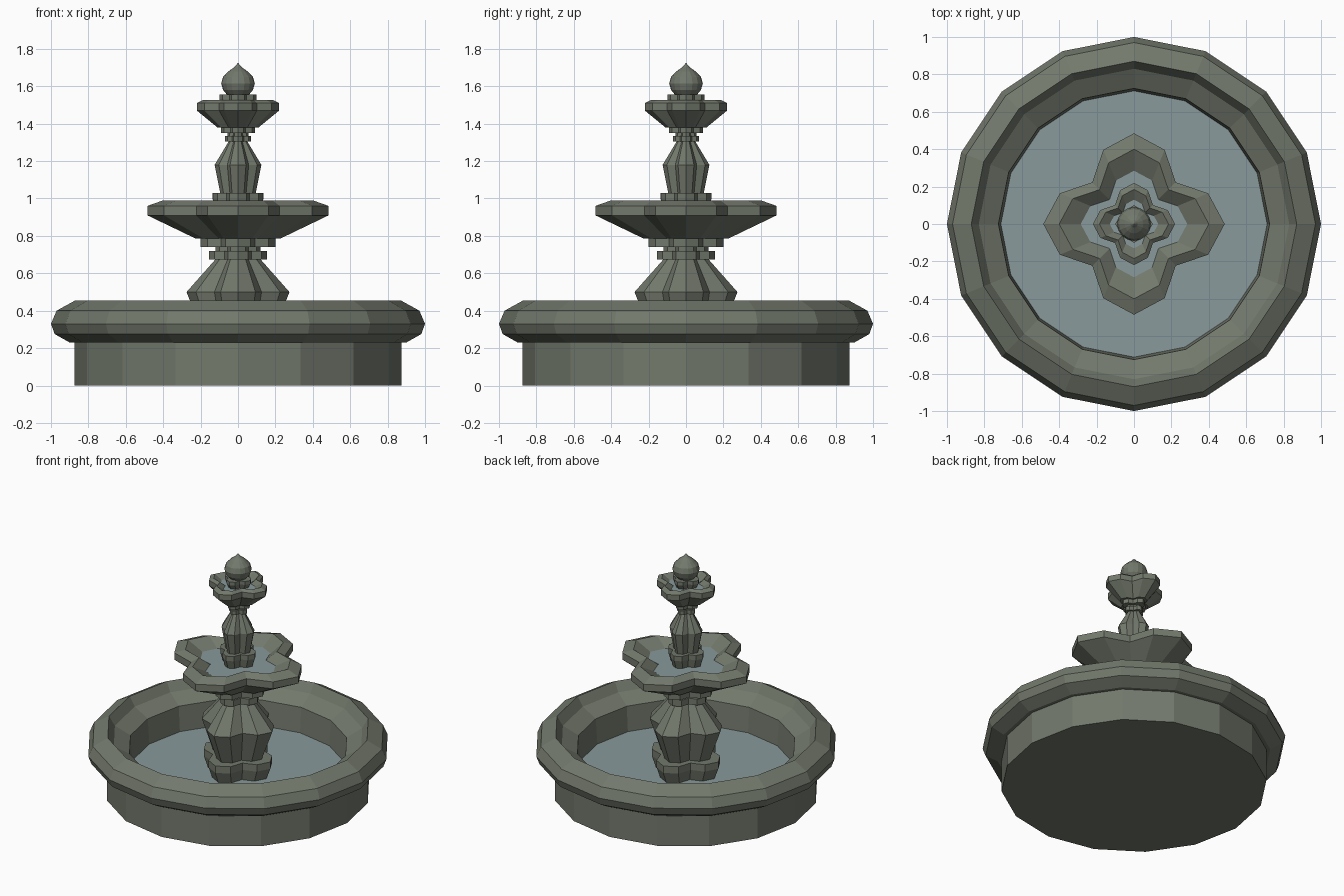
import bpy, bmesh
from math import sin, cos, pi

if "Cube" in bpy.data.objects:
    bpy.data.objects.remove(bpy.data.objects["Cube"])

SIDES = 16
ROUND = (1, 1, 1, 1)
LOBED = (1, 0.885, 0.65, 0.885)   # four-lobed outline, repeats every quarter turn


def material(name, color):
    m = bpy.data.materials.new(name)
    m.diffuse_color = color
    m.use_nodes = True
    m.node_tree.nodes["Principled BSDF"].inputs["Base Color"].default_value = m.diffuse_color
    return m


STONE = material("stone", (0.17, 0.19, 0.15, 1))
WATER = material("water", (0.25, 0.32, 0.33, 1))


def lathe(name, profile, outline=ROUND, mat=STONE):
    """Stack scaled 16-point rings along a (radius, z) profile, capping both ends."""
    bm = bmesh.new()
    rings = []
    for r, z in profile:
        if r == 0:
            rings.append([bm.verts.new((0, 0, z))])
            continue
        ring = []
        for i in range(SIDES):
            a, k = 2 * pi * i / SIDES, r * outline[i % 4]
            ring.append(bm.verts.new((k * cos(a), k * sin(a), z)))
        rings.append(ring)
    for lo, hi in zip(rings, rings[1:]):
        for i in range(SIDES):
            j = (i + 1) % SIDES
            if len(hi) == 1:
                bm.faces.new((lo[i], lo[j], hi[0]))
            else:
                bm.faces.new((lo[i], lo[j], hi[j], hi[i]))
    if len(rings[0]) > 1:
        bm.faces.new(rings[0][::-1] if len(rings) > 1 else rings[0])
    if len(rings) > 1 and len(rings[-1]) > 1:
        bm.faces.new(rings[-1])
    me = bpy.data.meshes.new(name)
    bm.to_mesh(me)
    bm.free()
    me.materials.append(mat)
    ob = bpy.data.objects.new(name, me)
    bpy.context.collection.objects.link(ob)
    return ob


# Large round basin with bulging rim and inner wall
lathe("basin", [(0.875, 0), (0.875, 0.23), (0.90, 0.23), (0.98, 0.275), (1.0, 0.33),
                (0.97, 0.40), (0.87, 0.455), (0.83, 0.39), (0.725, 0.33), (0.71, 0.12)])
lathe("basin_water", [(0.712, 0.15)], ROUND, WATER)

# Lower pedestal: flared foot, bulging body, two collars
lathe("lower_pedestal", [(0.22, 0.13), (0.26, 0.23), (0.26, 0.28), (0.19, 0.28),
                         (0.275, 0.50), (0.12, 0.675), (0.155, 0.675), (0.155, 0.72),
                         (0.12, 0.72), (0.12, 0.74), (0.20, 0.74), (0.20, 0.79)], LOBED)

# Middle bowl
lathe("middle_bowl", [(0.225, 0.785), (0.485, 0.91), (0.485, 0.96), (0.40, 0.99),
                      (0.26, 0.92)], LOBED)
lathe("middle_bowl_water", [(0.285, 0.935)], LOBED, WATER)

# Upper pedestal, same scheme at a smaller size
lathe("upper_pedestal", [(0.11, 0.92), (0.135, 0.995), (0.135, 1.03), (0.095, 1.03),
                         (0.125, 1.18), (0.05, 1.305), (0.07, 1.305), (0.07, 1.335),
                         (0.055, 1.335), (0.055, 1.35), (0.09, 1.35), (0.09, 1.385)], LOBED)

# Top bowl
lathe("top_bowl", [(0.11, 1.38), (0.22, 1.47), (0.22, 1.51), (0.185, 1.527),
                   (0.12, 1.49)], LOBED)
lathe("top_bowl_water", [(0.13, 1.497)], LOBED, WATER)

# Finial: lobed collar and round onion bud
lathe("finial_collar", [(0.075, 1.485), (0.10, 1.53), (0.10, 1.555), (0.06, 1.555)], LOBED)
lathe("finial_bud", [(0.055, 1.55), (0.08, 1.58), (0.09, 1.615), (0.08, 1.65),
                     (0.05, 1.68), (0.02, 1.702), (0, 1.725)])
